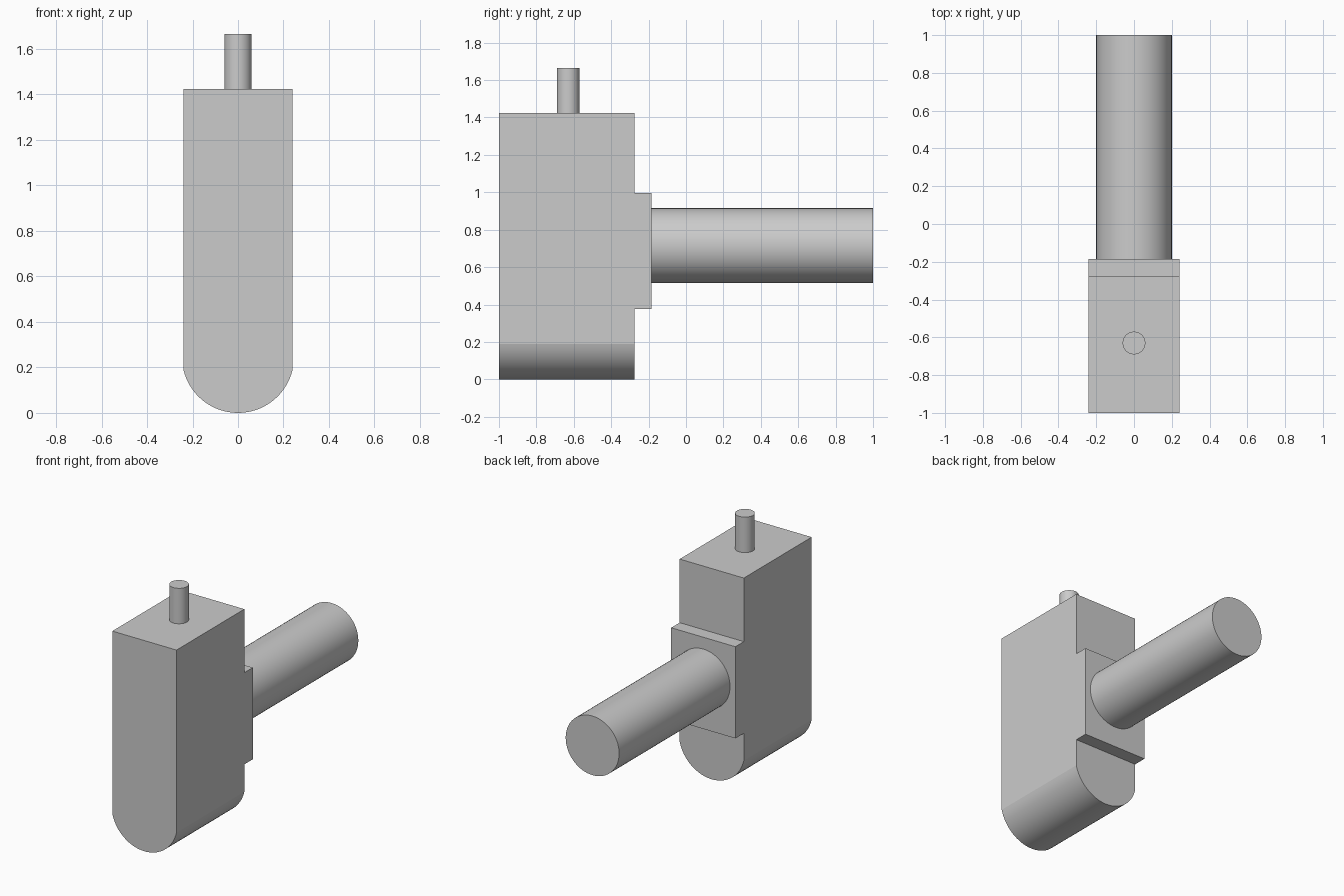
import bpy, bmesh
from math import asin, sin, cos, pi, radians
from mathutils import Vector

cube = bpy.data.objects.get("Cube")
if cube:
    bpy.data.objects.remove(cube, do_unlink=True)

GREY = (0.6, 0.6, 0.6, 1)
grey = bpy.data.materials.new("plain_grey")
grey.use_nodes = True
grey.diffuse_color = GREY
grey.node_tree.nodes["Principled BSDF"].inputs["Base Color"].default_value = GREY


def finish(obj):
    obj.data.materials.append(grey)
    bpy.ops.object.select_all(action="DESELECT")
    obj.select_set(True)
    bpy.context.view_layer.objects.active = obj
    bpy.ops.object.shade_smooth_by_angle(angle=radians(10))


def rod(name, radius, start, end):
    start, end = Vector(start), Vector(end)
    axis = end - start
    bpy.ops.mesh.primitive_cylinder_add(
        vertices=64, radius=radius, depth=axis.length, location=(start + end) / 2,
        rotation=axis.to_track_quat("Z", "Y").to_euler())
    obj = bpy.context.object
    obj.name = name
    finish(obj)


# Body: round-bottomed profile extruded from front to back
HALF, TOP, SHOULDER = 0.24, 1.425, 0.19
FRONT, BACK, PAD_BACK = -1.0, -0.275, -0.185
PAD_LOW, PAD_HIGH = 0.375, 0.995
radius = (HALF ** 2 + SHOULDER ** 2) / (2 * SHOULDER)
sweep = asin(HALF / radius)
STEPS = 32
angles = [sweep * (2 * i / STEPS - 1) for i in range(STEPS + 1)]
profile = [(radius * sin(a), radius * (1 - cos(a))) for a in angles]
profile += [(HALF, TOP), (-HALF, TOP)]

bm = bmesh.new()
face = bm.faces.new([bm.verts.new((x, FRONT, z)) for x, z in profile])
ext = bmesh.ops.extrude_face_region(bm, geom=[face], use_keep_orig=True)
bmesh.ops.translate(bm, vec=(0, BACK - FRONT, 0),
                    verts=[g for g in ext["geom"] if isinstance(g, bmesh.types.BMVert)])

# Mounting pad: raised band on the back, flush with the sides
for z in (PAD_LOW, PAD_HIGH):
    bmesh.ops.bisect_plane(bm, geom=bm.verts[:] + bm.edges[:] + bm.faces[:],
                           plane_co=(0, 0, z), plane_no=(0, 0, 1))
band = [f for f in bm.faces
        if all(abs(v.co.y - BACK) < 1e-4 for v in f.verts)
        and PAD_LOW < f.calc_center_median().z < PAD_HIGH]
pad = bmesh.ops.extrude_face_region(bm, geom=band)
bmesh.ops.translate(bm, vec=(0, PAD_BACK - BACK, 0),
                    verts=[g for g in pad["geom"] if isinstance(g, bmesh.types.BMVert)])
bmesh.ops.dissolve_limit(bm, angle_limit=radians(1), verts=bm.verts[:], edges=bm.edges[:])
bmesh.ops.recalc_face_normals(bm, faces=bm.faces[:])
mesh = bpy.data.meshes.new("body")
bm.to_mesh(mesh)
bm.free()
body = bpy.data.objects.new("body", mesh)
bpy.context.collection.objects.link(body)
finish(body)

# Rear shaft and top pin
rod("rear_shaft", 0.2, (0, PAD_BACK, 0.715), (0, 1, 0.715))
rod("top_pin", 0.06, (0, -0.63, TOP), (0, -0.63, 1.665))
